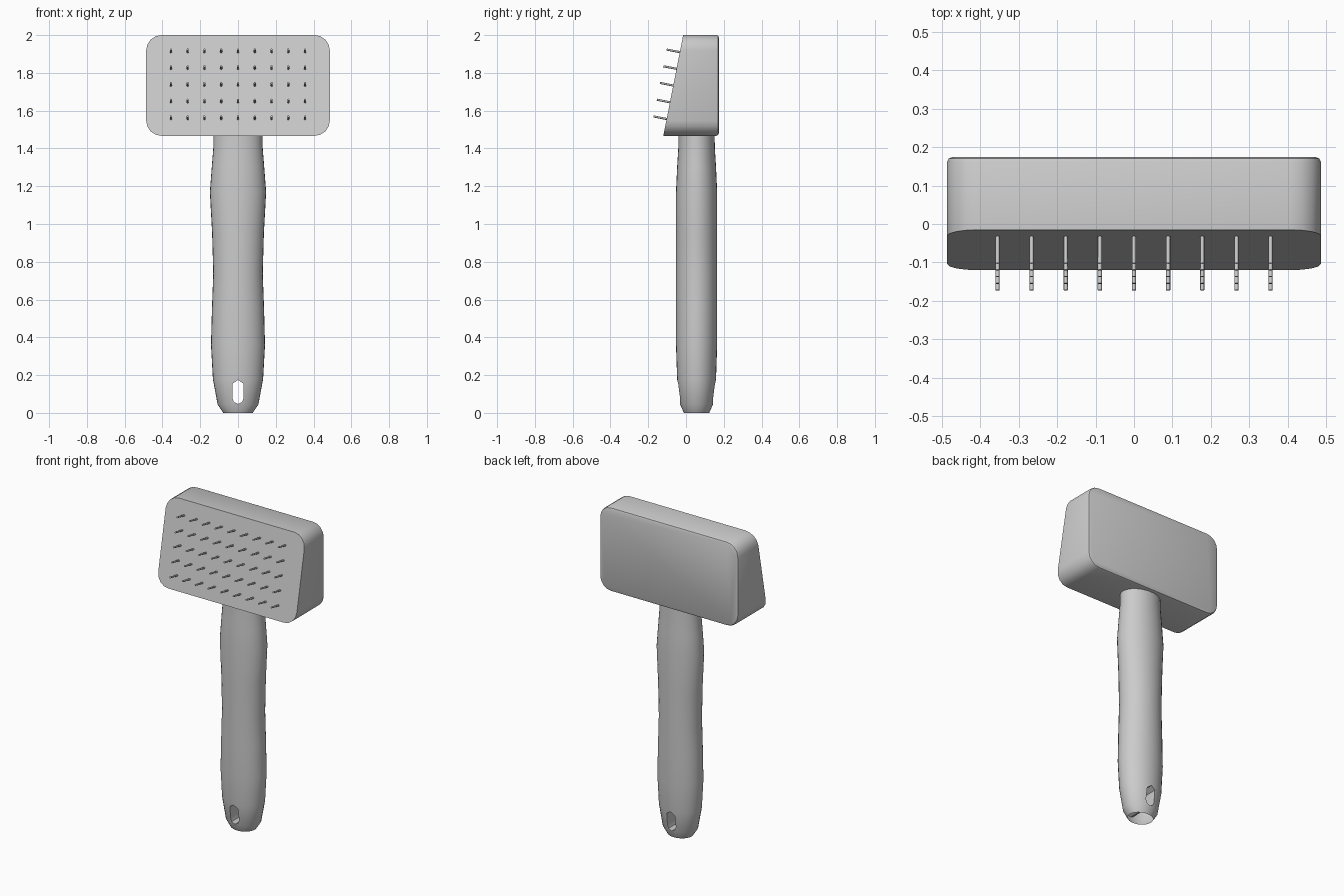
import bpy, bmesh
from math import sin, cos, pi
from mathutils import Vector, Matrix

if "Cube" in bpy.data.objects:
    bpy.data.objects.remove(bpy.data.objects["Cube"])


def make_object(name, bm):
    bmesh.ops.recalc_face_normals(bm, faces=bm.faces[:])
    mesh = bpy.data.meshes.new(name)
    bm.to_mesh(mesh)
    bm.free()
    obj = bpy.data.objects.new(name, mesh)
    bpy.context.collection.objects.link(obj)
    return obj


def smooth(obj, angle):
    bpy.ops.object.select_all(action='DESELECT')
    obj.select_set(True)
    bpy.context.view_layer.objects.active = obj
    bpy.ops.object.shade_smooth_by_angle(angle=angle)


def loft(bm, loops):
    rings = [[bm.verts.new(p) for p in loop] for loop in loops]
    n = len(rings[0])
    for a, b in zip(rings, rings[1:]):
        for i in range(n):
            j = (i + 1) % n
            bm.faces.new((a[i], a[j], b[j], b[i]))
    bm.faces.new(rings[0])
    bm.faces.new(rings[-1])


# Head: rounded block with a slanted front and softened back rim
Z0, Z1, HALF = 1.467, 2.0, 0.486
SLOPE = 0.105 / (Z1 - Z0)


def front_y(z):
    return -0.12 + (z - Z0) * SLOPE


def rounded_rect(inset, y_of_z, r=0.08, steps=4):
    pts = []
    cz, hz = (Z0 + Z1) / 2, (Z1 - Z0) / 2
    for k, (sx, sz) in enumerate(((1, 1), (-1, 1), (-1, -1), (1, -1))):
        for i in range(steps + 1):
            a = (k + i / steps) * pi / 2
            x = sx * (HALF - r) + (r - inset) * cos(a)
            z = cz + sz * (hz - r) + (r - inset) * sin(a)
            pts.append((x, y_of_z(z), z))
    return pts


bm = bmesh.new()
loft(bm, [rounded_rect(0, front_y),
          rounded_rect(0, lambda z: 0.162),
          rounded_rect(0.004, lambda z: 0.170),
          rounded_rect(0.013, lambda z: 0.174)])
head = make_object("brush_head", bm)
smooth(head, 0.5)

# Handle: contoured oval grip (height, half width, half depth)
SECTIONS = [(0, 0.078, 0.067), (0.045, 0.108, 0.087), (0.18, 0.133, 0.103),
            (0.36, 0.143, 0.109), (0.55, 0.138, 0.109), (0.74, 0.131, 0.109),
            (0.95, 0.137, 0.109), (1.17, 0.149, 0.109), (1.30, 0.139, 0.103),
            (1.40, 0.131, 0.097), (1.48, 0.129, 0.095)]
CY, SIDES = 0.056, 32
bm = bmesh.new()
loft(bm, [[(w * cos(2 * pi * i / SIDES), CY + d * sin(2 * pi * i / SIDES), z)
           for i in range(SIDES)] for z, w, d in SECTIONS])
handle = make_object("handle", bm)

# Hanging slot cut through the grip
slot = [(0, 0.175), (-0.028, 0.155), (-0.03, 0.08), (-0.022, 0.058), (0, 0.047),
        (0.022, 0.058), (0.03, 0.08), (0.028, 0.155)]
bm = bmesh.new()
loft(bm, [[(x, y, z) for x, z in slot] for y in (-0.3, 0.4)])
cutter = make_object("slot_cutter", bm)
cut = handle.modifiers.new("slot", 'BOOLEAN')
cut.operation = 'DIFFERENCE'
cut.solver = 'EXACT'
cut.object = cutter
bpy.context.view_layer.objects.active = handle
bpy.ops.object.modifier_apply(modifier=cut.name)
bpy.data.objects.remove(cutter)

# Open lower end of the hollow grip
bm = bmesh.new()
bm.from_mesh(handle.data)
ends = [f for f in bm.faces if all(v.co.z < 0.001 for v in f.verts)]
bmesh.ops.delete(bm, geom=ends, context='FACES')
bm.to_mesh(handle.data)
bm.free()
smooth(handle, 0.6)

# Pins: grid of short rods square to the slanted face
normal = Vector((0, -1, SLOPE)).normalized()
turn = normal.to_track_quat('Z', 'Y').to_matrix().to_4x4()
bm = bmesh.new()
for row in range(5):
    z = 1.556 + row * 0.0885
    for col in range(9):
        base = Vector(((col - 4) * 0.0888, front_y(z), z))
        bmesh.ops.create_cone(bm, cap_ends=True, segments=8, radius1=0.0055,
                              radius2=0.0055, depth=0.08,
                              matrix=Matrix.Translation(base + normal * 0.031) @ turn)
pins = make_object("pins", bm)
smooth(pins, 0.9)
